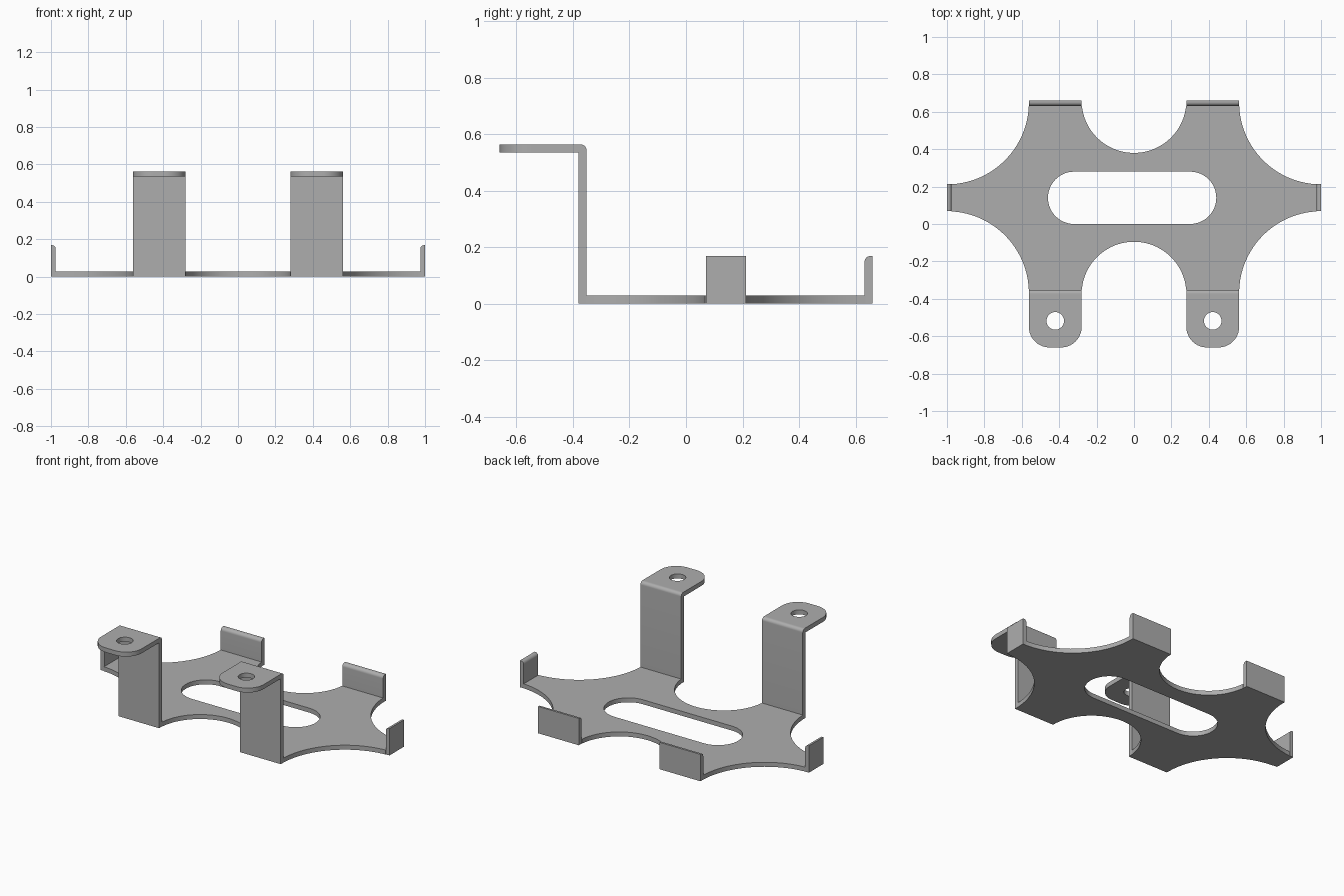
import bpy, bmesh, math
from mathutils import Vector

if "Cube" in bpy.data.objects:
    bpy.data.objects.remove(bpy.data.objects["Cube"])

T = 0.028                      # sheet thickness
X0, X1 = 0.28, 0.562           # inner and outer edge of each arm
YF, YB = -0.38, 0.66           # front and back bend faces

steel = bpy.data.materials.new("grey steel")
steel.diffuse_color = (0.42, 0.42, 0.42, 1)
steel.use_nodes = True
steel.node_tree.nodes["Principled BSDF"].inputs["Base Color"].default_value = steel.diffuse_color


def arc(cx, cy, r, a0, a1, n=24):
    """Points on an arc, angles in degrees."""
    return [(cx + r * math.cos(math.radians(a0 + (a1 - a0) * i / n)),
             cy + r * math.sin(math.radians(a0 + (a1 - a0) * i / n))) for i in range(n + 1)]


def sheet(name, loops, place, depth):
    """Fill an outline (first loop) with holes, place it in 3D and extrude it along depth."""
    bm = bmesh.new()
    edges = []
    for loop in loops:
        vs = [bm.verts.new(place(*p)) for p in loop]
        edges += [bm.edges.new((vs[i - 1], vs[i])) for i in range(len(vs))]
    bmesh.ops.triangle_fill(bm, edges=edges, use_beauty=True)
    ext = bmesh.ops.extrude_face_region(bm, geom=bm.faces[:])
    moved = [g for g in ext["geom"] if isinstance(g, bmesh.types.BMVert)]
    bmesh.ops.translate(bm, verts=moved, vec=Vector(depth))
    bmesh.ops.dissolve_limit(bm, angle_limit=0.001, verts=bm.verts[:], edges=bm.edges[:])
    bmesh.ops.recalc_face_normals(bm, faces=bm.faces[:])
    me = bpy.data.meshes.new(name)
    bm.to_mesh(me)
    bm.free()
    me.materials.append(steel)
    ob = bpy.data.objects.new(name, me)
    bpy.context.collection.objects.link(ob)
    bpy.ops.object.select_all(action='DESELECT')
    ob.select_set(True)
    bpy.context.view_layer.objects.active = ob
    bpy.ops.object.shade_smooth_by_angle(angle=math.radians(30))
    return ob


# Base plate: scalloped outline with a rounded slot
yb, yf, xs = YB - T, YF + T, 1 - 0.025
R = X1 and 1 - X1
a_b = math.degrees(math.acos((1 - xs) / R))
back_side = [p for p in arc(1, 0.65, R, 182, 180 + a_b)]
front_side = [p for p in arc(1, -0.37, R, 180 - a_b, 178)]
right = [(X0, yb), (X1, yb)] + back_side + front_side + [(X1, yf), (X0, yf)]
front_notch = arc(0, -0.375, 0.28, 6, 174, 40)
left = [(-x, y) for x, y in reversed(right)]
back_notch = arc(0, 0.66, 0.28, 186, 354, 40)
slot = arc(0.30, 0.14, 0.14, -90, 90) + arc(-0.32, 0.14, 0.14, 90, 270)
sheet("base_plate", [right + front_notch + left + back_notch, slot],
      lambda x, y: (x, y, 0), (0, 0, T))

# Upright tab section: the inner top edge is rounded
H, F = 0.168, 0.02
tab = [(0, 0), (T, 0)] + arc(T - F, H - F, F, 0, 90, 8) + [(0, H)]
# Post section: the back top edge is rounded
P = 0.563
post = [(0, 0), (T, 0)] + arc(T - F, P - F, F, 0, 90, 8) + [(0, P)]

for s, side in ((-1, "left"), (1, "right")):
    sheet(side + "_side_tab", [tab], lambda u, z: (s * (1 - u * 0.9), 0.07, z), (0, 0.143, 0))
    sheet(side + "_back_tab", [tab], lambda u, z: (s * X0, YB - u, z), (s * (X1 - X0), 0, 0))
    sheet(side + "_front_post", [post], lambda u, z: (s * X0, YF + u, z), (s * (X1 - X0), 0, 0))
    # Mounting ear with rounded front corners and a screw hole
    r, y0 = 0.11, -0.66
    ear = ([(X1, YF), (X0, YF)] + arc(X0 + r, y0 + r, r, 180, 270, 16)
           + arc(X1 - r, y0 + r, r, 270, 360, 16))
    hole = arc(0.421, -0.518, 0.047, 0, 350, 35)
    sheet(side + "_mounting_ear", [ear, hole], lambda x, y: (s * x, y, P - T), (0, 0, T))
